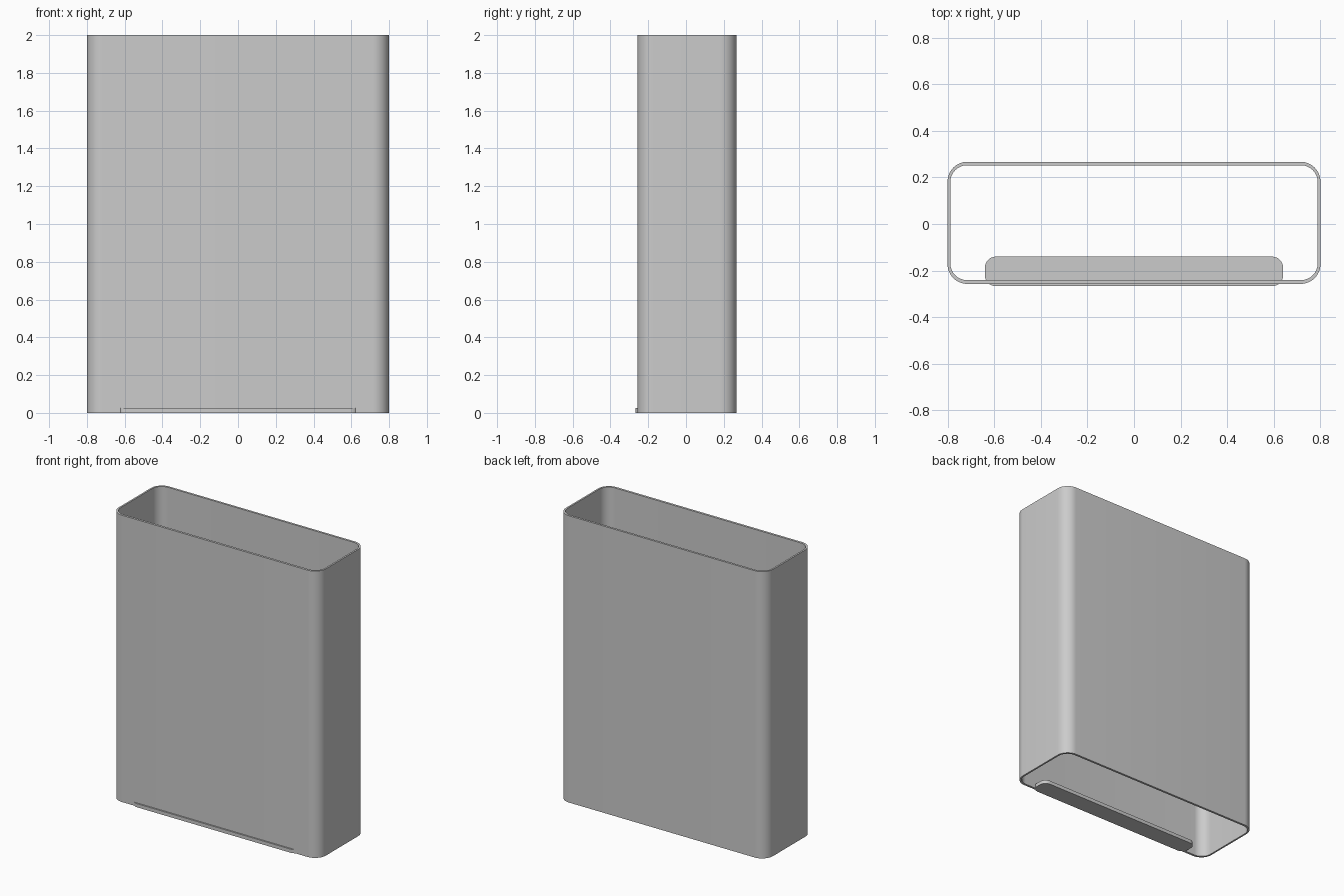
import bpy
import bmesh
from math import sin, cos, pi

cube = bpy.data.objects.get("Cube")
if cube:
    bpy.data.objects.remove(cube, do_unlink=True)

grey = bpy.data.materials.new("plain grey")
grey.use_nodes = True
grey.diffuse_color = (0.6, 0.6, 0.6, 1)
grey.node_tree.nodes["Principled BSDF"].inputs["Base Color"].default_value = (0.6, 0.6, 0.6, 1)


def rounded_rect(x, y0, y1, r, steps=12):
    """Counter-clockwise outline of a rounded rectangle centred on x = 0."""
    corners = [(x - r, y1 - r), (r - x, y1 - r), (r - x, y0 + r), (x - r, y0 + r)]
    points = []
    for i, (cx, cy) in enumerate(corners):
        for s in range(steps + 1):
            a = (i + s / steps) * pi / 2
            points.append((cx + r * cos(a), cy + r * sin(a)))
    return points


def ring(bm, points, z):
    return [bm.verts.new((x, y, z)) for x, y in points]


def bridge(bm, a, b):
    for i in range(len(a)):
        j = (i + 1) % len(a)
        bm.faces.new((a[i], a[j], b[j], b[i]))


def finish(bm, name):
    bmesh.ops.recalc_face_normals(bm, faces=bm.faces)
    mesh = bpy.data.meshes.new(name)
    bm.to_mesh(mesh)
    bm.free()
    mesh.materials.append(grey)
    obj = bpy.data.objects.new(name, mesh)
    bpy.context.collection.objects.link(obj)
    bpy.ops.object.select_all(action='DESELECT')
    obj.select_set(True)
    bpy.context.view_layer.objects.active = obj
    bpy.ops.object.shade_smooth_by_angle()


# Sleeve: thin rounded wall, open at top and bottom
bm = bmesh.new()
outer = rounded_rect(0.8, -0.257, 0.267, 0.085)
inner = rounded_rect(0.788, -0.241, 0.252, 0.072)
loops = [ring(bm, outer, 0), ring(bm, outer, 2), ring(bm, inner, 2), ring(bm, inner, 0)]
for k in range(4):
    bridge(bm, loops[k], loops[(k + 1) % 4])
finish(bm, "sleeve")

# Ledge: flat rounded strip through the foot of the front wall
bm = bmesh.new()
outline = rounded_rect(0.64, -0.267, -0.14, 0.048)
low, high = ring(bm, outline, 0), ring(bm, outline, 0.025)
bridge(bm, low, high)
bm.faces.new(low[::-1])
bm.faces.new(high)
finish(bm, "bottom_ledge")
